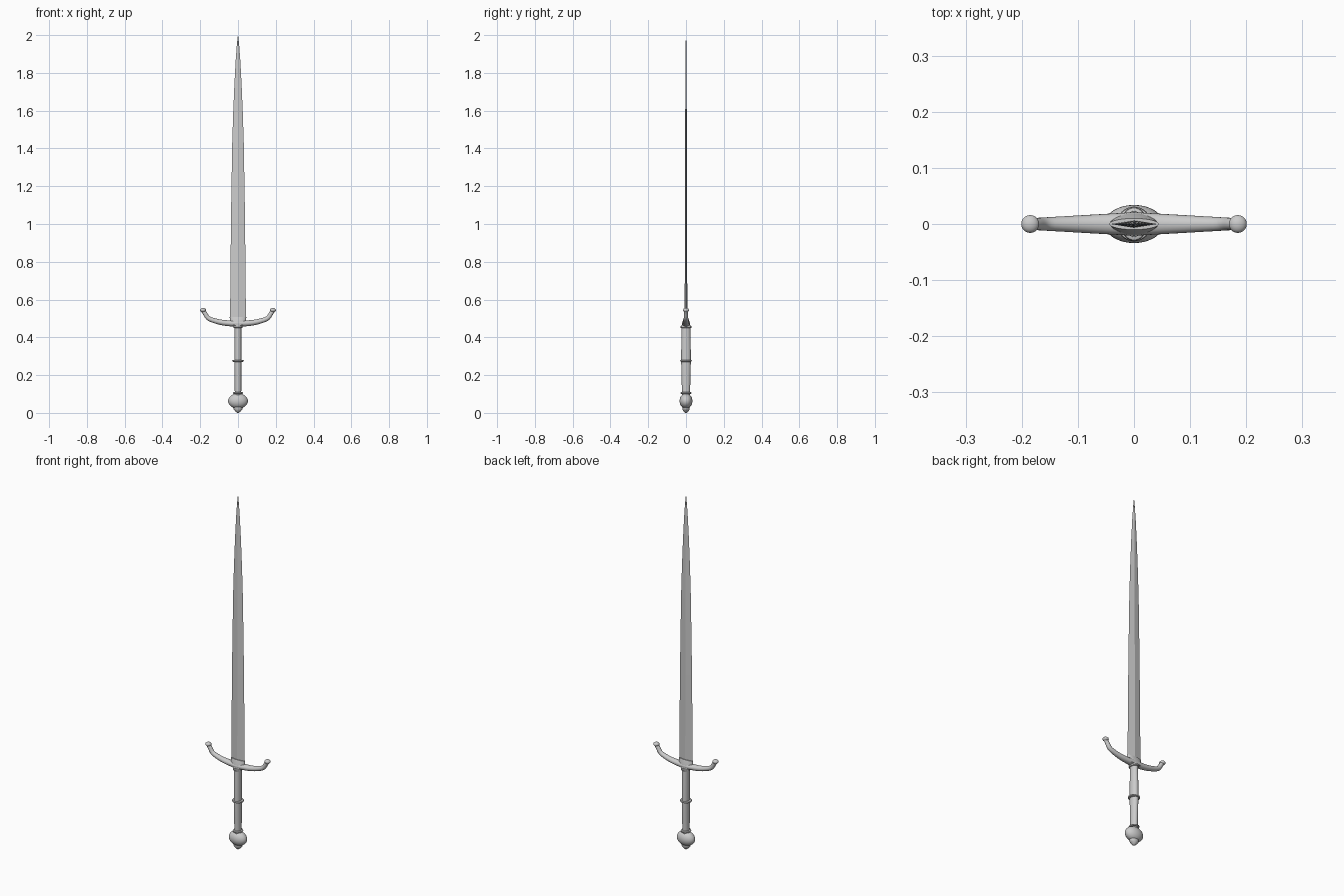
import bpy, bmesh, math
from mathutils import Vector

if "Cube" in bpy.data.objects:
    bpy.data.objects.remove(bpy.data.objects["Cube"])


def finish(name, bm, angle=35):
    bmesh.ops.recalc_face_normals(bm, faces=bm.faces)
    me = bpy.data.meshes.new(name)
    bm.to_mesh(me)
    bm.free()
    ob = bpy.data.objects.new(name, me)
    bpy.context.collection.objects.link(ob)
    bpy.ops.object.select_all(action='DESELECT')
    ob.select_set(True)
    bpy.context.view_layer.objects.active = ob
    bpy.ops.object.shade_smooth_by_angle(angle=math.radians(angle))
    return ob


def loft(name, rings, angle=35):
    """Skin equal-length rings of points and cap both ends."""
    bm = bmesh.new()
    vs = [[bm.verts.new(p) for p in r] for r in rings]
    n = len(vs[0])
    for a, b in zip(vs, vs[1:]):
        for i in range(n):
            j = (i + 1) % n
            bm.faces.new((a[i], a[j], b[j], b[i]))
    bm.faces.new(vs[0])
    bm.faces.new(vs[-1])
    return finish(name, bm, angle)


def oval(rx, ry, z, n=32):
    return [(rx * math.cos(2 * math.pi * i / n), ry * math.sin(2 * math.pi * i / n), z)
            for i in range(n)]


def collar(name, z, rx, ry, h):
    """Rounded oval ring around the grip."""
    prof = [(-.5, .8), (-.35, .95), (0, 1), (.35, .95), (.5, .8)]
    return loft(name, [oval(rx * s, ry * s, z + h * t) for t, s in prof])


def bezier(p, t):
    a, b, c, d = p
    u = 1 - t
    return a * u**3 + b * 3 * u * u * t + c * 3 * u * t * t + d * t**3


# Blade: diamond section, gently tapering then drawn to a point
blade = [(0.47, .042, .007), (0.75, .040, .0065), (1.1, .036, .006), (1.43, .0305, .005),
         (1.6, .025, .004), (1.75, .0185, .0035), (1.87, .012, .003), (1.95, .006, .002),
         (2.0, .0006, .0004)]
loft("blade", [[(w, 0, z), (0, t, z), (-w, 0, z), (0, -t, z)] for z, w, t in blade], 5)

# Sleeve where the blade enters the guard
loft("blade_sleeve", [oval(.040, .021, .462), oval(.042, .019, .48), oval(.044, .010, .508)])

# Cross guard: an upswept bar, thick in the middle, curling up at the tips
half = [bezier([Vector((0, .473)), Vector((.06, .473)), Vector((.10, .478)),
                Vector((.145, .495))], i / 10) for i in range(11)]
half += [bezier([Vector((.145, .495)), Vector((.17, .505)), Vector((.168, .522)),
                 Vector((.185, .541))], i / 8) for i in range(1, 9)]
path = [Vector((-p.x, p.y)) for p in half[:0:-1]] + half
rings = []
for i, p in enumerate(path):
    d = (path[min(i + 1, len(path) - 1)] - path[max(i - 1, 0)]).normalized()
    k = max(0, 1 - abs(p.x) / .19)
    ry, rz = .010 + .011 * k, .011 + .006 * k
    rings.append([(p.x - d.y * rz * math.sin(a), ry * math.cos(a), p.y + d.x * rz * math.sin(a))
                  for a in (2 * math.pi * j / 20 for j in range(20))])
loft("cross_guard", rings, 60)

# Rounded buttons on the guard tips
for side, sx in (("left", -1), ("right", 1)):
    bm = bmesh.new()
    bmesh.ops.create_uvsphere(bm, u_segments=20, v_segments=12, radius=.016)
    for v in bm.verts:
        v.co.z *= .7
        v.co += Vector((sx * .185, 0, .544))
    finish("guard_tip_" + side, bm, 60)

# Grip with its three collars
loft("grip", [oval(.017, .021, .095), oval(.018, .024, .20), oval(.019, .0255, .275),
              oval(.0185, .025, .36), oval(.018, .023, .465)])
collar("grip_collar_top", .455, .024, .030, .012)
collar("grip_collar_middle", .275, .031, .031, .010)
collar("grip_collar_bottom", .105, .026, .029, .010)

# Pommel: flattened globe, then a small stepped end button
globe = [oval(.0525 * math.cos(a), .034 * math.cos(a), .063 + .040 * math.sin(a))
         for a in (math.radians(-80 + 10 * i) for i in range(17))]
loft("pommel", globe, 60)
loft("pommel_button", [oval(.003, .003, 0), oval(.011, .011, .005), oval(.019, .017, .014),
                       oval(.024, .019, .019), oval(.026, .020, .030)])
